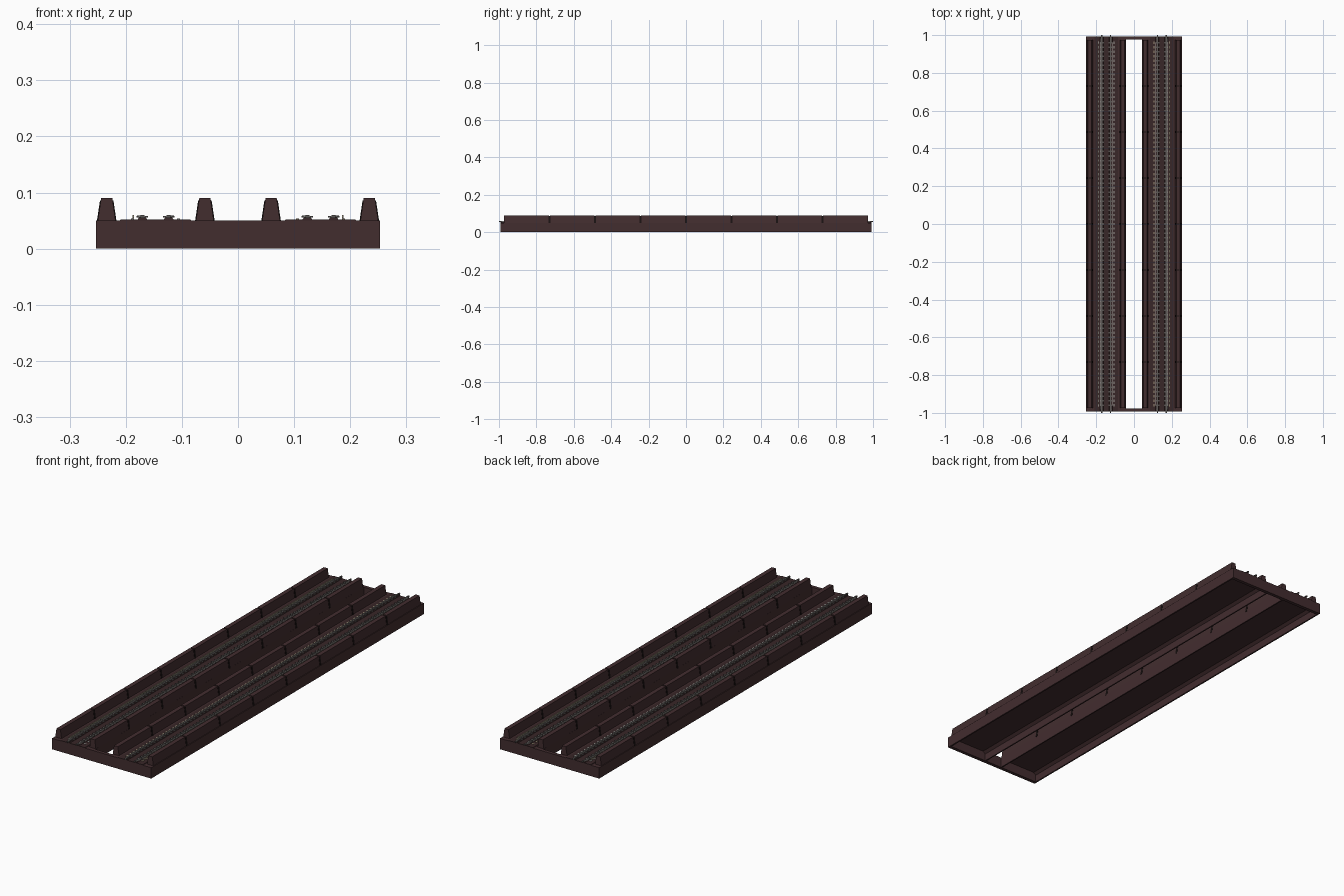
import bpy, bmesh

if "Cube" in bpy.data.objects:
    bpy.data.objects.remove(bpy.data.objects["Cube"])

def mat(name, rgb):
    m = bpy.data.materials.new(name)
    m.diffuse_color = (*rgb, 1)
    m.use_nodes = True
    m.node_tree.nodes["Principled BSDF"].inputs["Base Color"].default_value = m.diffuse_color
    return m

CONCRETE = mat("maroon_concrete", (0.055, 0.026, 0.028))
DECK = mat("dark_deck", (0.040, 0.020, 0.021))
JOINT = mat("joint_black", (0.010, 0.006, 0.006))
STEEL = mat("rail_steel", (0.11, 0.10, 0.095))
CLIP_GREY = mat("clip_grey", (0.36, 0.35, 0.33))
CLIP_TAN = mat("clip_tan", (0.36, 0.30, 0.20))
CREAM = mat("conductor_cream", (0.45, 0.40, 0.28))

def finish(name, bm, material):
    bmesh.ops.recalc_face_normals(bm, faces=bm.faces)
    me = bpy.data.meshes.new(name)
    bm.to_mesh(me)
    bm.free()
    me.materials.append(material)
    ob = bpy.data.objects.new(name, me)
    bpy.context.collection.objects.link(ob)
    return ob

def add_prism(bm, profile, y0, y1):
    """Extrude an (x, z) profile along y."""
    a = [bm.verts.new((x, y0, z)) for x, z in profile]
    b = [bm.verts.new((x, y1, z)) for x, z in profile]
    n = len(profile)
    bm.faces.new(a)
    bm.faces.new(b[::-1])
    for i in range(n):
        j = (i + 1) % n
        bm.faces.new((a[i], b[i], b[j], a[j]))

def rect(x0, x1, z0, z1):
    return [(x0, z0), (x1, z0), (x1, z1), (x0, z1)]

def trapezoid(xc, wb, wt, z0, z1):
    return [(xc - wb, z0), (xc + wb, z0), (xc + wt, z1), (xc - wt, z1)]

def prisms(name, material, items):
    bm = bmesh.new()
    for prof, y0, y1 in items:
        add_prism(bm, prof, y0, y1)
    return finish(name, bm, material)

END = 0.993      # end of deck
WALL = 0.973     # end of parapets
SEG = 2 * WALL / 8
TRACK = 0.147    # track centre
GAUGE = 0.0235   # half gauge

# end cross beams joining both girders
for name, s in (("front_cross_beam", -1), ("back_cross_beam", 1)):
    prisms(name, CONCRETE, [(rect(-0.253, 0.253, 0, 0.05), *sorted((s * END, s * 0.977)))])

for side, s in (("left", -1), ("right", 1)):
    # hollow girder, open below, with haunched inner corners
    girder = [(0.043, 0), (0.049, 0), (0.049, 0.034), (0.062, 0.044), (0.233, 0.044),
              (0.246, 0.034), (0.246, 0), (0.253, 0), (0.253, 0.05), (0.043, 0.05)]
    prisms(side + "_girder", CONCRETE, [([(s * x, z) for x, z in girder], -0.978, 0.978)])

    # raised track bed
    prisms(side + "_track_bed", DECK, [(trapezoid(s * TRACK, 0.064, 0.062, 0.049, 0.052), -END, END)])

    # segmented parapets with dark joints
    for part, xc in (("outer", 0.234), ("inner", 0.059)):
        prisms(f"{side}_{part}_parapet", CONCRETE,
               [(trapezoid(s * xc, 0.016, 0.010, 0.049, 0.09),
                 -WALL + i * SEG + (0.003 if i else 0),
                 -WALL + (i + 1) * SEG - (0.003 if i < 7 else 0)) for i in range(8)])
        prisms(f"{side}_{part}_joints", JOINT,
               [(trapezoid(s * xc, 0.0175, 0.012, 0.049, 0.086),
                 -WALL + i * SEG - 0.005, -WALL + i * SEG + 0.005) for i in range(1, 8)])

    clip = CLIP_GREY if s < 0 else CLIP_TAN
    for part, r in (("outer", 1), ("inner", -1)):
        xr = s * (TRACK + r * GAUGE)
        d = s * r                       # direction away from track centre
        # plinth and running rail
        prisms(f"{side}_{part}_plinth", DECK, [(trapezoid(xr, 0.009, 0.006, 0.051, 0.056), -END, END)])
        prisms(f"{side}_{part}_rail", STEEL, [(rect(xr - 0.003, xr + 0.003, 0.055, 0.06), -1, 1)])
        # guard strip with ends bent towards the track centre
        bm = bmesh.new()
        path = [(-0.004, -0.998), (0.004, -0.985), (0.008, -0.955),
                (0.008, 0.955), (0.004, 0.985), (-0.004, 0.998)]
        rows = [[bm.verts.new((xr + d * (o + w), y, z)) for w, z in
                 ((-0.0012, 0.056), (0.0012, 0.056), (0.0012, 0.0595), (-0.0012, 0.0595))]
                for o, y in path]
        for a, b in zip(rows, rows[1:]):
            for i in range(4):
                j = (i + 1) % 4
                bm.faces.new((a[i], a[j], b[j], b[i]))
        bm.faces.new(rows[0])
        bm.faces.new(rows[-1])
        finish(f"{side}_{part}_guard_strip", bm, CLIP_GREY)
        # rail clips and outer row of fixings
        ys = [-0.96 + i * 0.024 for i in range(81)]
        prisms(f"{side}_{part}_clips", STEEL,
               [(rect(xr - 0.0105, xr + 0.0105, 0.0555, 0.058), y - 0.004, y + 0.004) for y in ys])
        xf = xr + d * 0.0175
        prisms(f"{side}_{part}_fixings", clip,
               [(rect(xf - 0.003, xf + 0.003, 0.0515, 0.0535), y - 0.006, y + 0.006) for y in ys])

    # conductor rail on the outside of each track, on small posts
    xc = s * 0.187
    prisms(side + "_conductor_rail", CREAM, [(rect(xc - 0.0013, xc + 0.0013, 0.055, 0.06), -0.96, 0.96)])
    prisms(side + "_conductor_posts", STEEL,
           [(rect(xc - 0.001, xc + 0.001, 0.051, 0.0555), y - 0.003, y + 0.003)
            for y in [-0.95 + i * 0.095 for i in range(21)]])
